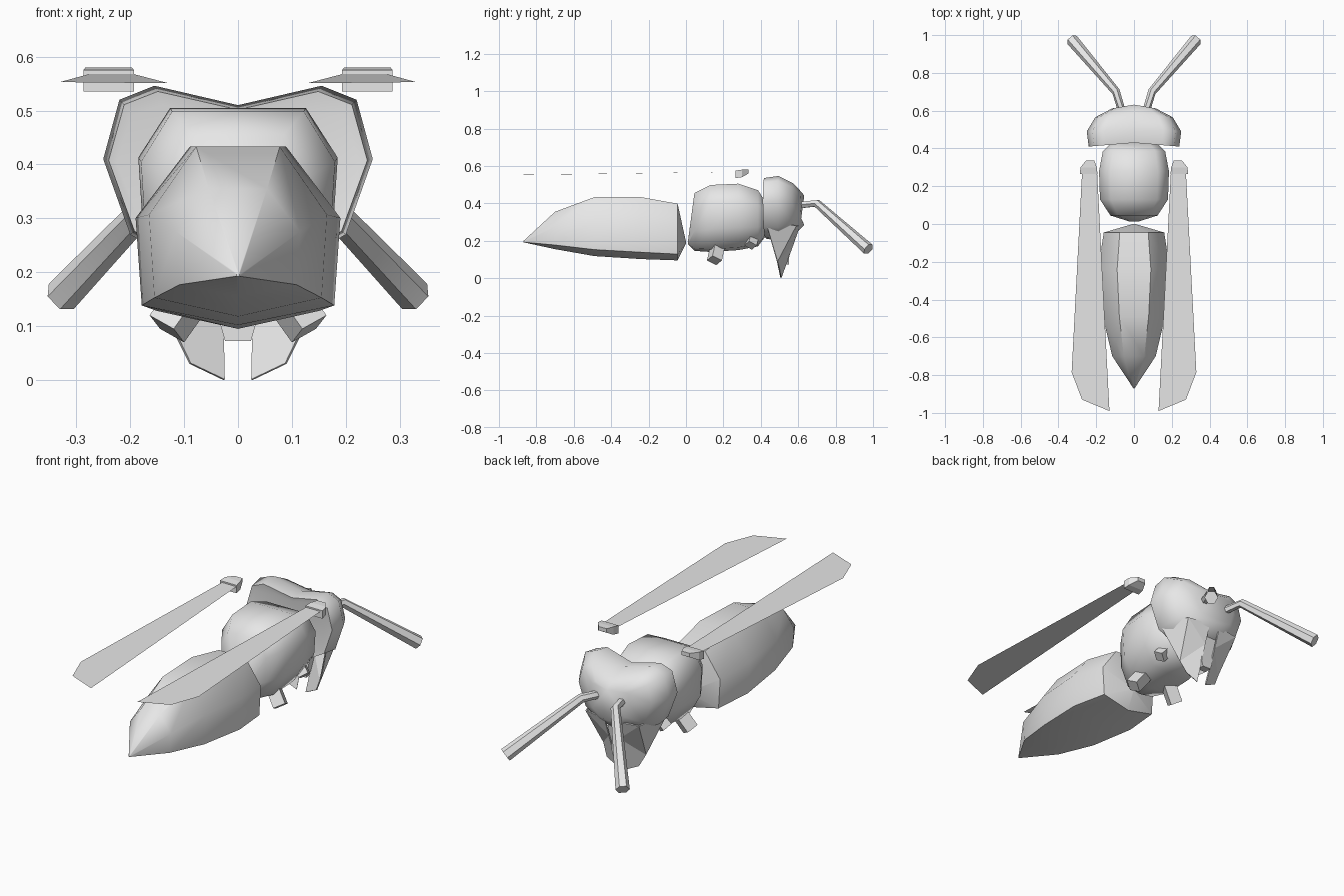
import bpy, bmesh, math
from mathutils import Vector

cube = bpy.data.objects.get("Cube")
if cube:
    bpy.data.objects.remove(cube, do_unlink=True)

grey = bpy.data.materials.new("light_grey")
grey.use_nodes = True
grey.diffuse_color = (0.8, 0.8, 0.8, 1)
grey.node_tree.nodes["Principled BSDF"].inputs["Base Color"].default_value = (0.8, 0.8, 0.8, 1)


def make(name, verts, faces, smooth=None, closed=True):
    mesh = bpy.data.meshes.new(name)
    mesh.from_pydata(verts, [], faces)
    mesh.materials.append(grey)
    if closed:
        bm = bmesh.new()
        bm.from_mesh(mesh)
        bmesh.ops.recalc_face_normals(bm, faces=bm.faces)
        bm.to_mesh(mesh)
        bm.free()
    obj = bpy.data.objects.new(name, mesh)
    bpy.context.collection.objects.link(obj)
    if smooth:
        bpy.ops.object.select_all(action='DESELECT')
        obj.select_set(True)
        bpy.context.view_layer.objects.active = obj
        bpy.ops.object.shade_smooth_by_angle(angle=math.radians(smooth))
    return obj


def skin(name, rings, smooth=None):
    """Bridge equal rings of points and cap both ends."""
    n = len(rings[0])
    verts = [p for ring in rings for p in ring]
    faces = [(r * n + i, r * n + (i + 1) % n, (r + 1) * n + (i + 1) % n, (r + 1) * n + i)
             for r in range(len(rings) - 1) for i in range(n)]
    faces += [tuple(range(n)), tuple(range(len(verts) - n, len(verts)))]
    return make(name, verts, faces, smooth)


def body(name, half, stations, smooth):
    """Stations: y, half width, bottom z, top z."""
    section = half + [(-x, z) for x, z in reversed(half) if x]
    rings = [[(x * w, y, lo + z * (hi - lo)) for x, z in section] for y, w, lo, hi in stations]
    return skin(name, rings, smooth)


def tube(name, path, sides):
    """Path: list of (point, radius)."""
    rings = []
    pts = [Vector(p) for p, r in path]
    for i, (p, r) in enumerate(path):
        d = (pts[min(i + 1, len(pts) - 1)] - pts[max(i - 1, 0)]).normalized()
        u = d.cross(Vector((0, 0, 1))).normalized()
        v = u.cross(d)
        rings.append([pts[i] + r * (math.cos(a) * u + math.sin(a) * v)
                      for a in (math.tau * k / sides for k in range(sides))])
    return skin(name, rings, 50)


# Abdomen: seven-sided, pointed at the rear
body("abdomen", [(0, 0), (.94, .11), (1, .6), (.47, 1)],
     [(-.87, .003, .192, .198), (-.70, .115, .155, .355), (-.49, .165, .118, .433),
      (-.24, .19, .102, .433), (-.045, .16, .095, .398), (0, .006, .185, .195)], 50)

# Thorax: rounded barrel
body("thorax", [(0, 0), (.6, .04), (.95, .34), (1, .74), (.68, 1)],
     [(.012, .02, .18, .21), (.045, .125, .146, .455), (.13, .18, .14, .498),
      (.28, .185, .15, .505), (.385, .165, .17, .47), (.43, .12, .23, .40)], 60)

# Head: heart outline swept forward, drawn in toward the face
heart = [(0, .51), (.155, .546), (.22, .52), (.25, .41), (.2, .27), (.10, .21), (0, .2)]
heart += [(-x, z) for x, z in reversed(heart) if x]
skin("head", [[(x * s, y - curve * abs(x) * 4, .37 + (z - .37) * t) for x, z in heart]
              for y, s, t, curve in [(.435, .90, .80, .02), (.43, .96, .94, .02), (.50, 1, 1, .01),
                                     (.585, .82, .78, .02), (.632, .46, .5, .02)]], 60)

for side, label in ((1, "left"), (-1, "right")):
    def P(x, y, z):
        return (side * x, y, z)

    # Mandible: thin folded plate under the cheek
    jaw = make(label + "_mandible",
               [P(.195, .43, .29), P(.12, .49, .09), P(.09, .505, .03), P(.027, .51, 0),
                P(.03, .575, .18), P(.03, .61, .28), P(.15, .59, .28)],
               [(0, 1, 6), (1, 4, 6), (1, 2, 3, 4), (4, 5, 6)])
    jaw.modifiers.new("thickness", 'SOLIDIFY').thickness = .006

    # Antenna: short base, elbow and long widening rod
    tube(label + "_antenna", [(P(.065, .60, .39), .02), (P(.095, .70, .40), .022),
                              (P(.328, .975, .155), .033)], 6)

    # Leg stubs
    tube(label + "_front_leg", [(P(.08, .36, .235), .035), (P(.13, .345, .175), .035)], 4)
    tube(label + "_back_leg", [(P(.075, .17, .175), .042), (P(.132, .152, .095), .042)], 4)

    # Wing: flat blade sloping gently down to the rear
    make(label + "_wing",
         [P(.195, .27, .568), P(.275, .27, .568), P(.33, -.785, .553),
          P(.275, -.93, .552), P(.13, -.99, .551)],
         [(4, 3, 2, 1, 0)[::-side]], closed=False)

    # Wing root: small tapered block
    skin(label + "_wing_root",
         [[P(a, y, lo), P(b, y, lo), P(b, y, hi), P(a, y, hi)]
          for y, a, b, lo, hi in [(.265, .193, .287, .535, .575), (.30, .197, .283, .54, .58),
                                  (.335, .21, .255, .56, .58)]])

# Mouth piece between the mandibles
skin("mouth_piece", [[(-w, y, z), (w, y, z), (w, y + .04, z), (-w, y + .04, z)]
                     for w, y, z in [(.024, .51, .072), (.032, .51, .1), (.04, .53, .23)]])
